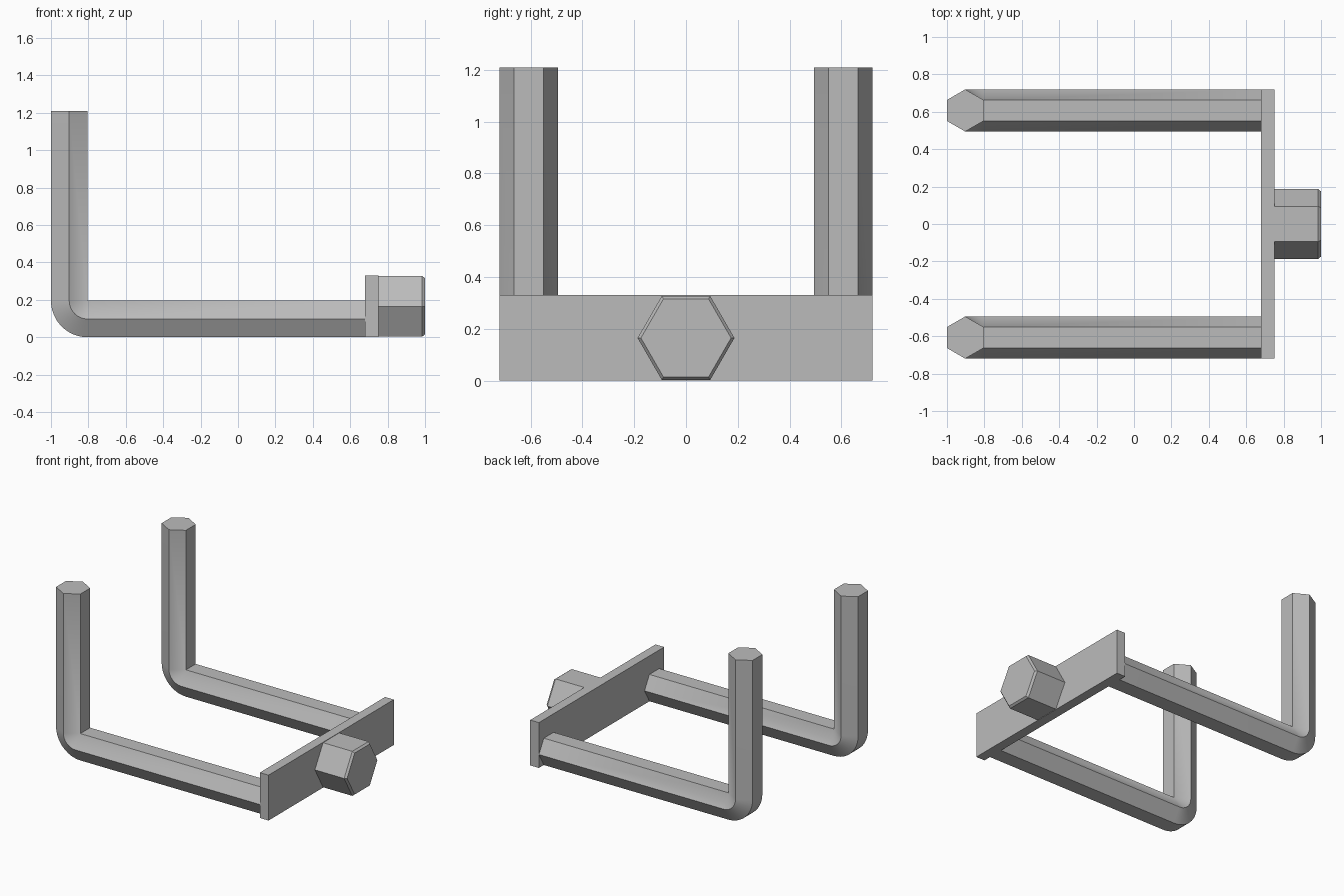
import bpy, bmesh
from math import sin, cos, pi, radians
from mathutils import Vector

cube = bpy.data.objects.get("Cube")
if cube:
    bpy.data.objects.remove(cube, do_unlink=True)

steel = bpy.data.materials.new("grey_steel")
steel.use_nodes = True
grey = (0.5, 0.5, 0.5, 1)
steel.diffuse_color = grey
steel.node_tree.nodes["Principled BSDF"].inputs["Base Color"].default_value = grey


def finish(name, bm):
    bmesh.ops.remove_doubles(bm, verts=bm.verts, dist=0.0005)
    bmesh.ops.recalc_face_normals(bm, faces=bm.faces)
    mesh = bpy.data.meshes.new(name)
    bm.to_mesh(mesh)
    bm.free()
    mesh.materials.append(steel)
    obj = bpy.data.objects.new(name, mesh)
    bpy.context.collection.objects.link(obj)
    bpy.ops.object.select_all(action='DESELECT')
    obj.select_set(True)
    bpy.context.view_layer.objects.active = obj
    bpy.ops.object.shade_smooth_by_angle(angle=radians(25))
    return obj


def loft(name, rings):
    """Skin a list of equal rings of points and cap both ends."""
    bm = bmesh.new()
    loops = [[bm.verts.new(p) for p in ring] for ring in rings]
    n = len(loops[0])
    for a, b in zip(loops, loops[1:]):
        for i in range(n):
            j = (i + 1) % n
            bm.faces.new((a[i], a[j], b[j], b[i]))
    bm.faces.new(loops[0])
    bm.faces.new(loops[-1])
    return finish(name, bm)


def hexagon(centre, radius, normal):
    """Hexagon with corners along y and flats along the normal direction."""
    across = Vector((0, 1, 0))
    return [Vector(centre) + radius * (cos(i * pi / 3) * across + sin(i * pi / 3) * Vector(normal))
            for i in range(6)]


# Bent hexagonal rods: horizontal leg, tight elbow, upright leg
flat = 0.0975
rod_radius = flat / cos(pi / 6)
elbow_x, elbow_z = -1 + 2 * flat, 2 * flat
steps = 12
for name, y in (("front_rod", -0.607), ("back_rod", 0.607)):
    rings = [hexagon((0.69, y, flat), rod_radius, (0, 0, 1))]
    for k in range(steps + 1):
        a = k / steps * pi / 2
        out = Vector((-sin(a), 0, -cos(a)))
        rings.append(hexagon(Vector((elbow_x, y, elbow_z)) + out * flat, rod_radius, -out))
    rings.append(hexagon((-1 + flat, y, 1.21), rod_radius, (1, 0, 0)))
    loft(name, rings)

# Cross plate joining the rods
bm = bmesh.new()
bmesh.ops.create_cube(bm, size=1)
for v in bm.verts:
    v.co = Vector((0.715, 0, 0.165)) + v.co * Vector((0.07, 1.44, 0.33))
finish("cross_plate", bm)

# Hexagonal boss with a chamfered end
loft("hex_boss", [hexagon((x, 0, 0.165), r, (0, 0, 1))
                  for x, r in ((0.74, 0.187), (0.985, 0.187), (1.0, 0.174))])
